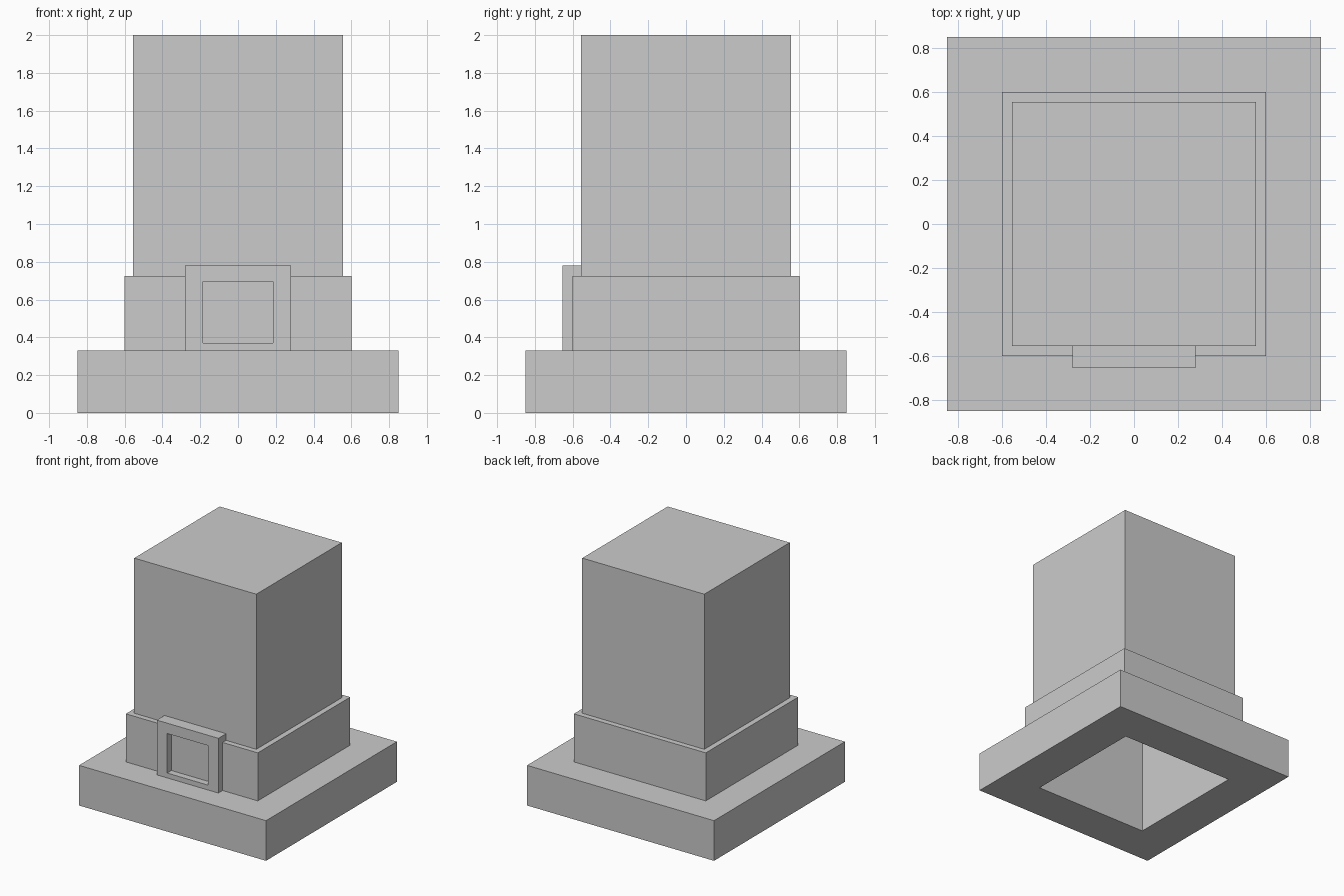
import bpy
import bmesh

cube = bpy.data.objects.get("Cube")
if cube:
    bpy.data.objects.remove(cube, do_unlink=True)

grey = bpy.data.materials.new("plain grey")
grey.use_nodes = True
colour = (0.6, 0.6, 0.6, 1)
grey.diffuse_color = colour
grey.node_tree.nodes["Principled BSDF"].inputs["Base Color"].default_value = colour


def finish(name, bm):
    bmesh.ops.recalc_face_normals(bm, faces=bm.faces)
    mesh = bpy.data.meshes.new(name)
    bm.to_mesh(mesh)
    bm.free()
    mesh.materials.append(grey)
    obj = bpy.data.objects.new(name, mesh)
    bpy.context.collection.objects.link(obj)
    return obj


def rect(bm, half_x, z0, z1, y):
    corners = [(-half_x, z0), (half_x, z0), (half_x, z1), (-half_x, z1)]
    return [bm.verts.new((x, y, z)) for x, z in corners]


def bridge(bm, a, b):
    for i in range(4):
        j = (i + 1) % 4
        bm.faces.new((a[i], a[j], b[j], b[i]))


# Stepped hollow pillar: square rings of (half width, height), inside to outside
profile = [(0.52, 1.965), (0.52, 0), (0.85, 0), (0.85, 0.33), (0.6, 0.33),
           (0.6, 0.725), (0.555, 0.725), (0.555, 2)]
bm = bmesh.new()
rings = [[bm.verts.new((sx * r, sy * r, z))
          for sx, sy in ((-1, -1), (1, -1), (1, 1), (-1, 1))] for r, z in profile]
for a, b in zip(rings, rings[1:]):
    bridge(bm, a, b)
bm.faces.new(rings[0])
bm.faces.new(rings[-1])
finish("stepped_hollow_pillar", bm)

# Raised frame around the recessed panel on the front
bm = bmesh.new()
front, back = -0.655, -0.555
outer_front = rect(bm, 0.28, 0.33, 0.78, front)
outer_back = rect(bm, 0.28, 0.33, 0.78, back)
inner_front = rect(bm, 0.185, 0.37, 0.695, front)
inner_back = rect(bm, 0.185, 0.37, 0.695, back)
loops = [outer_front, outer_back, inner_back, inner_front]
for a, b in zip(loops, loops[1:] + loops[:1]):
    bridge(bm, a, b)
finish("front_panel_frame", bm)
